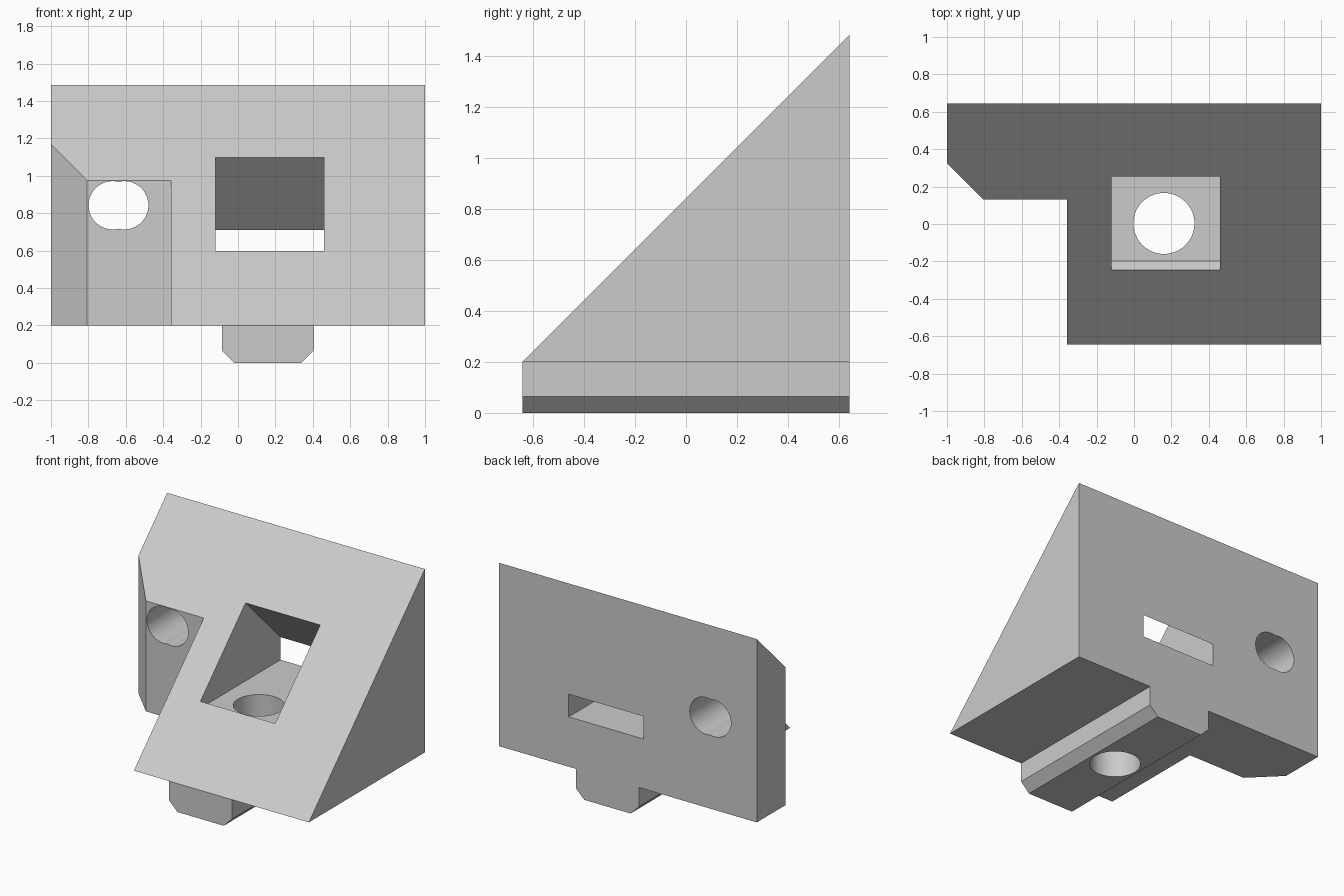
import bpy, bmesh, math

cube = bpy.data.objects.get("Cube")
if cube:
    bpy.data.objects.remove(cube)

grey = bpy.data.materials.new("plain grey")
grey.use_nodes = True
GREY = (0.6, 0.6, 0.6, 1)
grey.diffuse_color = GREY
grey.node_tree.nodes["Principled BSDF"].inputs["Base Color"].default_value = GREY

HALF_DEPTH = 0.643
BASE_Z = 0.2
TOP_Z = BASE_Z + 2 * HALF_DEPTH


def prism(name, profile, axis, start, end):
    """Extrude a 2D profile along x, y or z."""
    place = {"x": lambda u, v: (start, u, v),
             "y": lambda u, v: (u, start, v),
             "z": lambda u, v: (u, v, start)}[axis]
    bm = bmesh.new()
    face = bm.faces.new([bm.verts.new(place(u, v)) for u, v in profile])
    extruded = bmesh.ops.extrude_face_region(bm, geom=[face])["geom"]
    shift = [(end - start) * (a == axis) for a in "xyz"]
    bmesh.ops.translate(bm, vec=shift,
                        verts=[g for g in extruded if isinstance(g, bmesh.types.BMVert)])
    bmesh.ops.recalc_face_normals(bm, faces=bm.faces)
    mesh = bpy.data.meshes.new(name)
    bm.to_mesh(mesh)
    bm.free()
    mesh.materials.append(grey)
    obj = bpy.data.objects.new(name, mesh)
    bpy.context.collection.objects.link(obj)
    return obj


def circle(cu, cv, radius, sides=64):
    steps = [2 * math.pi * i / sides for i in range(sides)]
    return [(cu + radius * math.cos(a), cv + radius * math.sin(a)) for a in steps]


def cut(target, cutter):
    """Subtract the cutter from the target and discard it."""
    cutter.hide_render = True
    mod = target.modifiers.new("cut", "BOOLEAN")
    mod.operation = "DIFFERENCE"
    mod.solver = "EXACT"
    mod.object = cutter
    bpy.context.view_layer.objects.active = target
    bpy.ops.object.modifier_apply(modifier=mod.name)
    bpy.data.objects.remove(cutter)


# Wedge body with a 45 degree front
body = prism("wedge_body", [(-HALF_DEPTH, BASE_Z), (HALF_DEPTH, BASE_Z),
                            (HALF_DEPTH, TOP_Z)], "x", -1, 1)

# Corner notch, leaving a wall with a chamfered end
cut(body, prism("notch_cutter", [(-1.2, -1), (-0.358, -1), (-0.358, 0.132),
                                 (-0.807, 0.132), (-1.2, 0.525)], "z", 0, 2))

# Pocket square to the slope, flat floor, opening out through the back
cut(body, prism("pocket_cutter", [(-0.198, 0.55), (0.8, 0.55), (0.8, 0.552),
                                  (-0.045, 1.397), (-0.545, 0.897)],
                "x", -0.12, 0.46))

# Two overlapping bores through the side wall
for x in (-0.67, -0.608):
    cut(body, prism("wall_bore_cutter", circle(x, 0.842, 0.129), "y", 0, 1))

# Rail with chamfered lower edges
rail = prism("bottom_rail", [(-0.085, BASE_Z), (-0.085, 0.065), (-0.02, 0),
                             (0.34, 0), (0.405, 0.065), (0.405, BASE_Z)],
             "y", -HALF_DEPTH, HALF_DEPTH)

# Upright bore from the pocket floor down through the rail
for part in (body, rail):
    cut(part, prism("upright_bore_cutter", circle(0.16, 0.003, 0.163), "z", -0.1, 0.6))

# Smooth bores, crisp edges
bpy.ops.object.select_all(action="DESELECT")
for part in (body, rail):
    part.select_set(True)
bpy.context.view_layer.objects.active = body
bpy.ops.object.shade_smooth_by_angle(angle=math.radians(20))
